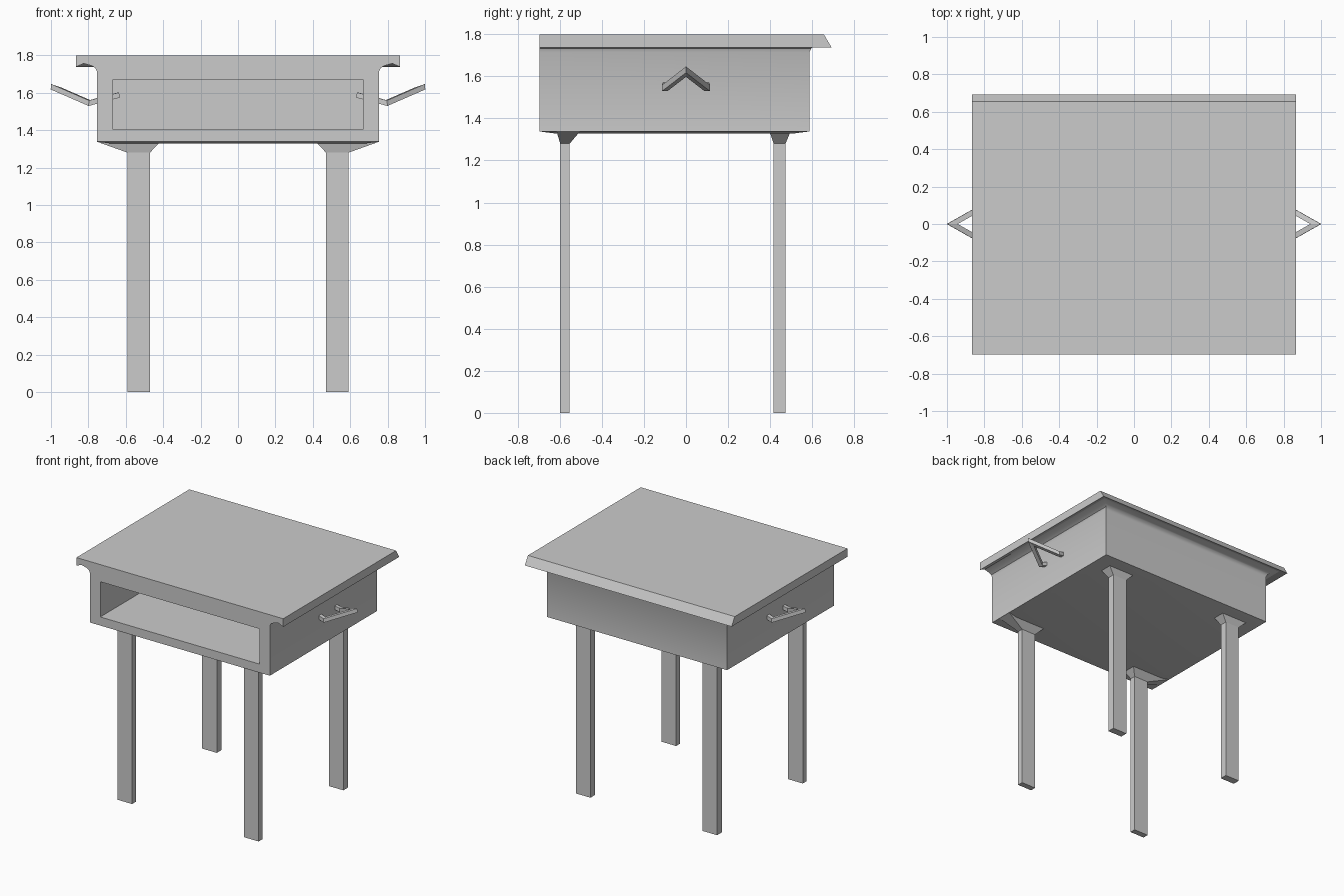
import bpy, bmesh
from mathutils import Vector

if "Cube" in bpy.data.objects:
    bpy.data.objects.remove(bpy.data.objects["Cube"])


def finish(name, bm, mirror=False):
    bmesh.ops.recalc_face_normals(bm, faces=bm.faces[:])
    me = bpy.data.meshes.new(name)
    bm.to_mesh(me)
    bm.free()
    ob = bpy.data.objects.new(name, me)
    bpy.context.collection.objects.link(ob)
    if mirror:
        mod = ob.modifiers.new("mirror", 'MIRROR')
        mod.use_clip = False
    return ob


def rings_to_mesh(rings):
    """Skin a list of equal-length rings of points and cap both ends."""
    bm = bmesh.new()
    vs = [[bm.verts.new(p) for p in r] for r in rings]
    n = len(vs[0])
    for a, b in zip(vs, vs[1:]):
        for i in range(n):
            j = (i + 1) % n
            bm.faces.new((a[i], a[j], b[j], b[i]))
    bm.faces.new(vs[0])
    bm.faces.new(vs[-1])
    return bm


def rect(x0, x1, y0, y1, z):
    return [(x0, y0, z), (x1, y0, z), (x1, y1, z), (x0, y1, z)]


# Desk body and moulded top: half-width, back y, height; front stays flush
FRONT = -0.697
profile = [(0.755, 0.587, 1.338), (0.755, 0.587, 1.715), (0.763, 0.595, 1.733),
           (0.785, 0.612, 1.745), (0.825, 0.65, 1.756), (0.867, 0.692, 1.738),
           (0.867, 0.655, 1.8)]
bm = bmesh.new()
rows = [[bm.verts.new(p) for p in ((-hx, FRONT, z), (-hx, yb, z), (hx, yb, z), (hx, FRONT, z))]
        for hx, yb, z in profile]
for a, b in zip(rows, rows[1:]):
    for i in range(3):
        bm.faces.new((a[i], a[i + 1], b[i + 1], b[i]))
bottom = bm.faces.new(rows[0])
bm.faces.new(rows[-1])
bm.faces.new([r[0] for r in rows] + [r[3] for r in reversed(rows)])
bmesh.ops.recalc_face_normals(bm, faces=bm.faces[:])
bmesh.ops.inset_region(bm, faces=[bottom], thickness=0.1, depth=0.009)
body = finish("desk_body", bm)

# Open compartment in the front
cutter = finish("compartment_cutter", rings_to_mesh(
    [rect(-0.667, 0.667, -0.9, 0.5, z) for z in (1.403, 1.67)]))
cut = body.modifiers.new("compartment", 'BOOLEAN')
cut.operation = 'DIFFERENCE'
cut.solver = 'EXACT'
cut.object = cutter
bpy.context.view_layer.objects.active = body
body.select_set(True)
bpy.ops.object.modifier_apply(modifier=cut.name)
bpy.data.objects.remove(cutter)
bpy.ops.object.shade_smooth_by_angle(angle=0.6)


# Legs with flared tops, mirrored left to right
def leg(name, y0, y1, flare):
    finish(name, rings_to_mesh([rect(0.47, 0.592, y0, y1, 0),
                                rect(0.47, 0.592, y0, y1, 1.28),
                                rect(*flare, 1.337)]), mirror=True)


leg("front_legs", -0.598, -0.553, (0.417, 0.752, -0.615, -0.505))
leg("rear_legs", 0.417, 0.473, (0.417, 0.65, 0.397, 0.497))


# Side handles: square rod swept with mitred corners, mirrored
def rod(points, size):
    pts = [Vector(p) for p in points]
    dirs = [(b - a).normalized() for a, b in zip(pts, pts[1:])]
    u = dirs[0].cross(Vector((0, 0, 1))).normalized() * size / 2
    v = dirs[0].cross(u.normalized()) * size / 2
    rings = [[pts[0] + u + v, pts[0] + u - v, pts[0] - u - v, pts[0] - u + v]]
    for i, d in enumerate(dirs):
        p = pts[i + 1]
        n = d if i == len(dirs) - 1 else (d + dirs[i + 1]).normalized()
        rings.append([c + d * ((p - c).dot(n) / d.dot(n)) for c in rings[-1]])
    return rings_to_mesh(rings)


side = [(0.635, 0.08, 1.588), (0.795, 0.1, 1.545)]
path = side + [(0.972, 0, 1.622)] + [(x, -y, z) for x, y, z in reversed(side)]
finish("side_handles", rod(path, 0.028), mirror=True)
